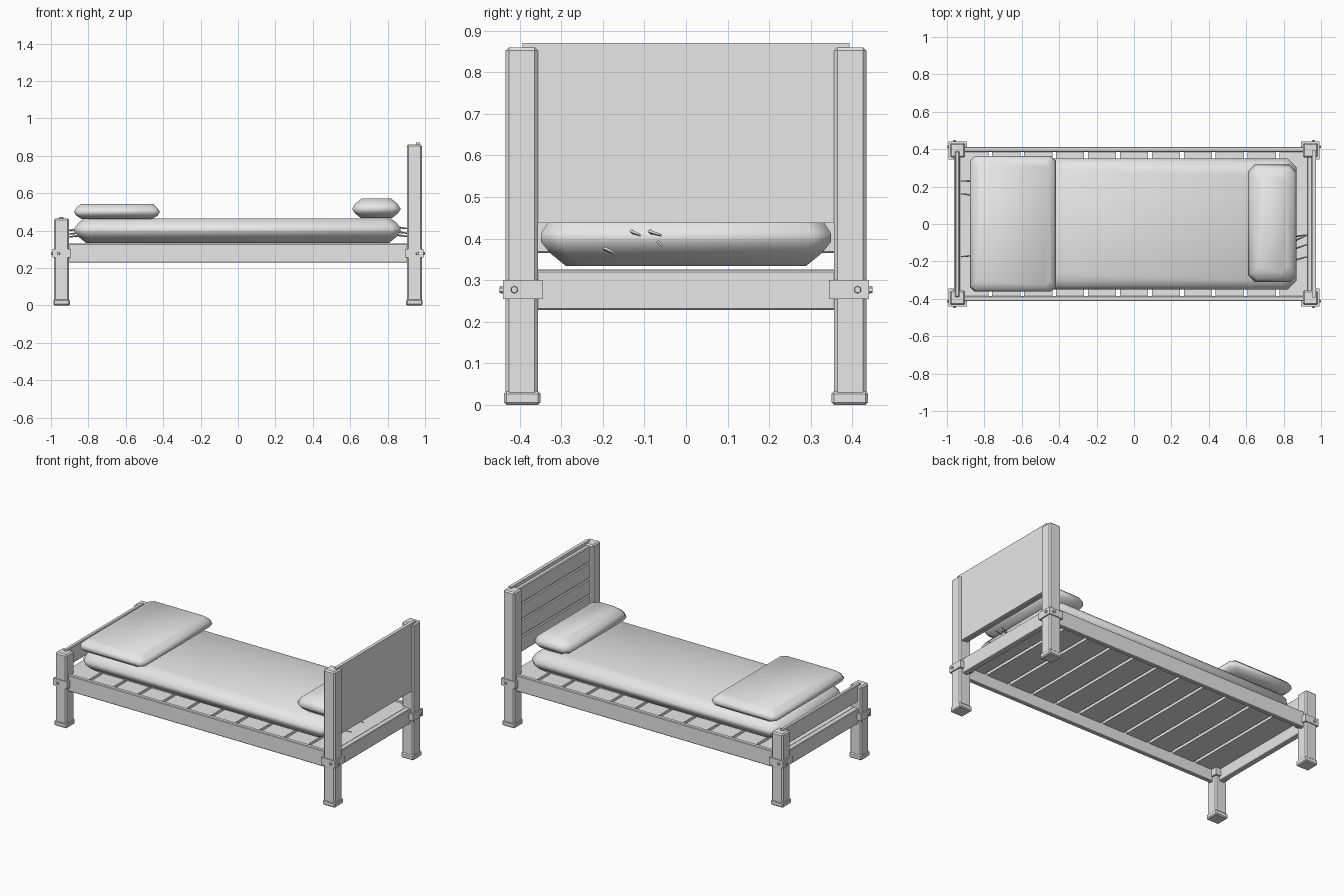
import bpy, bmesh, math
from mathutils import Vector

cube = bpy.data.objects.get("Cube")
if cube:
    bpy.data.objects.remove(cube, do_unlink=True)

grey = bpy.data.materials.new("plain_grey")
grey.use_nodes = True
grey.diffuse_color = (0.8, 0.8, 0.8, 1)
grey.node_tree.nodes["Principled BSDF"].inputs["Base Color"].default_value = (0.8, 0.8, 0.8, 1)


def add(name, bm, smooth=False, bevel=0):
    """Turn a bmesh into a named object."""
    bmesh.ops.recalc_face_normals(bm, faces=bm.faces)
    mesh = bpy.data.meshes.new(name)
    bm.to_mesh(mesh)
    bm.free()
    mesh.materials.append(grey)
    for face in mesh.polygons:
        face.use_smooth = smooth
    obj = bpy.data.objects.new(name, mesh)
    bpy.context.scene.collection.objects.link(obj)
    if bevel:
        mod = obj.modifiers.new("edge", 'BEVEL')
        mod.width = bevel
        mod.segments = 1
    return obj


def box(name, x, y, z, bevel=0):
    """Box from (min, max) ranges."""
    bm = bmesh.new()
    bmesh.ops.create_cube(bm, size=1)
    for v in bm.verts:
        v.co = [a[0] + (c + 0.5) * (a[1] - a[0]) for a, c in zip((x, y, z), v.co)]
    return add(name, bm, bevel=bevel)


def cushion(name, x, y, corner, levels):
    """Stack of corner-cut rectangles; each level is (inset, height)."""
    bm = bmesh.new()
    rings = []
    for inset, z in levels:
        x0, x1, y0, y1 = x[0] + inset, x[1] - inset, y[0] + inset, y[1] - inset
        c = corner
        outline = [(x0 + c, y0), (x1 - c, y0), (x1, y0 + c), (x1, y1 - c),
                   (x1 - c, y1), (x0 + c, y1), (x0, y1 - c), (x0, y0 + c)]
        rings.append([bm.verts.new((px, py, z)) for px, py in outline])
    for low, high in zip(rings, rings[1:]):
        for i in range(8):
            j = (i + 1) % 8
            bm.faces.new((low[i], low[j], high[j], high[i]))
    bm.faces.new(rings[0])
    bm.faces.new(rings[-1])
    return add(name, bm, smooth=True)


def rod(name, start, end, r1, r2, sides):
    """Tapered rod between two points."""
    a, b = Vector(start), Vector(end)
    bm = bmesh.new()
    bmesh.ops.create_cone(bm, cap_ends=True, segments=sides, radius1=r1,
                          radius2=r2, depth=(b - a).length)
    turn = (b - a).to_track_quat('Z', 'Y')
    for v in bm.verts:
        v.co = turn @ v.co + (a + b) / 2
    return add(name, bm)


def span(sign, a, b):
    return tuple(sorted((sign * a, sign * b)))


# Corner posts with feet, brackets and bolts
for sx, end, height in ((1, "head", 0.86), (-1, "foot", 0.465)):
    for sy, side in ((1, "back"), (-1, "front")):
        tag = f"{end}_{side}"
        box(f"{tag}_post", span(sx, 0.903, 0.983), span(sy, 0.356, 0.434), (0.01, height), 0.008)
        box(f"{tag}_foot", span(sx, 0.899, 0.987), span(sy, 0.35, 0.438), (0, 0.032), 0.006)
        box(f"{tag}_bracket", span(sx, 0.893, 0.991), span(sy, 0.344, 0.44), (0.255, 0.3))
        rod(f"{tag}_end_bolt", (sx * 0.985, sy * 0.413, 0.277), (sx, sy * 0.413, 0.277),
            0.01, 0.008, 6)
        rod(f"{tag}_side_bolt", (sx * 0.96, sy * 0.435, 0.277), (sx * 0.96, sy * 0.449, 0.277),
            0.01, 0.008, 6)
    box(f"{end}_rail", span(sx, 0.928, 0.962), (-0.36, 0.36), (0.228, 0.324), 0.004)

# Long side rails
for sy, side in ((1, "back"), (-1, "front")):
    box(f"{side}_rail", (-0.91, 0.91), span(sy, 0.385, 0.412), (0.228, 0.33), 0.004)

# Bed slats
pitch = 0.171
for i in range(-5, 6):
    box(f"slat_{i + 6}", (i * pitch - 0.076, i * pitch + 0.076), (-0.39, 0.39), (0.302, 0.325))

# Headboard: outer sheet with four inner planks
box("headboard_sheet", (0.952, 0.973), (-0.393, 0.393), (0.438, 0.87))
for i in range(4):
    z = 0.44 + i * 0.104
    box(f"headboard_plank_{i + 1}", (0.925, 0.953), (-0.36, 0.36), (z, z + 0.1), 0.005)

# Footboard
box("footboard", (-0.957, -0.933), (-0.39, 0.39), (0.365, 0.473), 0.004)

# Bedding
cushion("mattress", (-0.873, 0.868), (-0.349, 0.349), 0.045,
        [(0.06, 0.334), (0.022, 0.365), (0, 0.392), (0, 0.412), (0.018, 0.44), (0.05, 0.465)])
cushion("folded_blanket", (-0.877, -0.418), (-0.362, 0.364), 0.025,
        [(0.04, 0.462), (0.012, 0.48), (0, 0.5), (0.01, 0.518), (0.035, 0.541)])
cushion("pillow", (0.61, 0.87), (-0.31, 0.317), 0.035,
        [(0.045, 0.468), (0.015, 0.492), (0, 0.515), (0.015, 0.542), (0.05, 0.57)])

# Loose straw poking out of the mattress ends
straws = [(-1, 0.23, 0.41, 0.0), (-1, 0.15, 0.39, 0.012), (-1, -0.165, 0.375, -0.01),
          (1, -0.14, 0.42, 0.03), (1, -0.1, 0.42, 0.04), (1, -0.07, 0.395, 0.012),
          (1, -0.2, 0.378, 0.025)]
for i, (sx, y, z, drift) in enumerate(straws):
    rod(f"straw_{i + 1}", (sx * 0.835, y, z), (sx * 0.925, y + drift, z - 0.012), 0.006, 0.003, 4)
